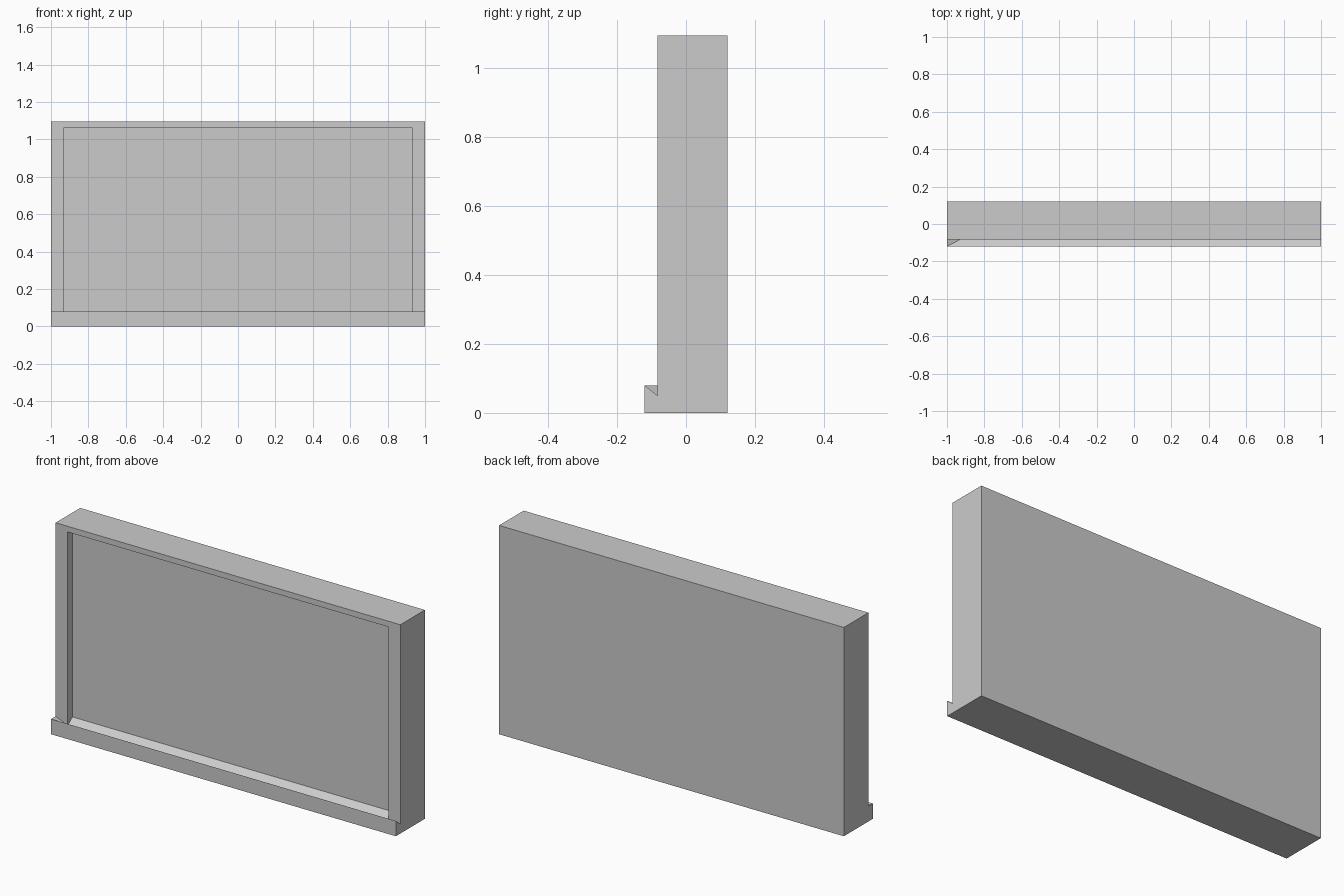
import bpy
import bmesh

default = bpy.data.objects.get("Cube")
if default:
    bpy.data.objects.remove(default, do_unlink=True)

grey = bpy.data.materials.new("light_grey")
grey.use_nodes = True
colour = (0.6, 0.6, 0.6, 1)
grey.diffuse_color = colour
grey.node_tree.nodes["Principled BSDF"].inputs["Base Color"].default_value = colour


def make_object(name, bm):
    bmesh.ops.recalc_face_normals(bm, faces=bm.faces)
    mesh = bpy.data.meshes.new(name)
    bm.to_mesh(mesh)
    bm.free()
    mesh.materials.append(grey)
    obj = bpy.data.objects.new(name, mesh)
    bpy.context.collection.objects.link(obj)
    return obj


def prism(name, profile, half_width):
    """Extrude a (y, z) profile along x, centred on x = 0."""
    bm = bmesh.new()
    face = bm.faces.new([bm.verts.new((-half_width, y, z)) for y, z in profile])
    out = bmesh.ops.extrude_face_region(bm, geom=[face])
    moved = [v for v in out["geom"] if isinstance(v, bmesh.types.BMVert)]
    bmesh.ops.translate(bm, verts=moved, vec=(2 * half_width, 0, 0))
    return make_object(name, bm)


HALF, OPENING = 1.0, 0.93
BACK, FACE, LIP, RECESS = 0.12, -0.083, -0.12, -0.043
TOP, LIP_TOP, NOTCH = 1.095, 0.08, 0.05

# Panel body with a notched lip along the bottom of the front
panel = prism("panel", [(BACK, 0), (LIP, 0), (LIP, LIP_TOP), (FACE, NOTCH),
                        (FACE, TOP), (BACK, TOP)], HALF)

# Shallow recess in the front, leaving a narrow border
cutter = prism("recess_cutter", [(LIP, LIP_TOP + 0.02), (FACE, NOTCH),
                                 (RECESS, LIP_TOP), (RECESS, 1.065),
                                 (LIP, 1.065)], OPENING)
cutter.hide_render = True
mod = panel.modifiers.new("recess", "BOOLEAN")
mod.operation = "DIFFERENCE"
mod.solver = "EXACT"
mod.object = cutter
bpy.context.view_layer.objects.active = panel
bpy.ops.object.modifier_apply(modifier=mod.name)
bpy.data.objects.remove(cutter, do_unlink=True)

# Small wedge closing one end of the lip notch
bm = bmesh.new()
for corner in [(-HALF, LIP, LIP_TOP), (-HALF, FACE, LIP_TOP),
               (-HALF, FACE, NOTCH), (-OPENING, FACE, NOTCH)]:
    bm.verts.new(corner)
bmesh.ops.convex_hull(bm, input=bm.verts)
make_object("lip_end_wedge", bm)
